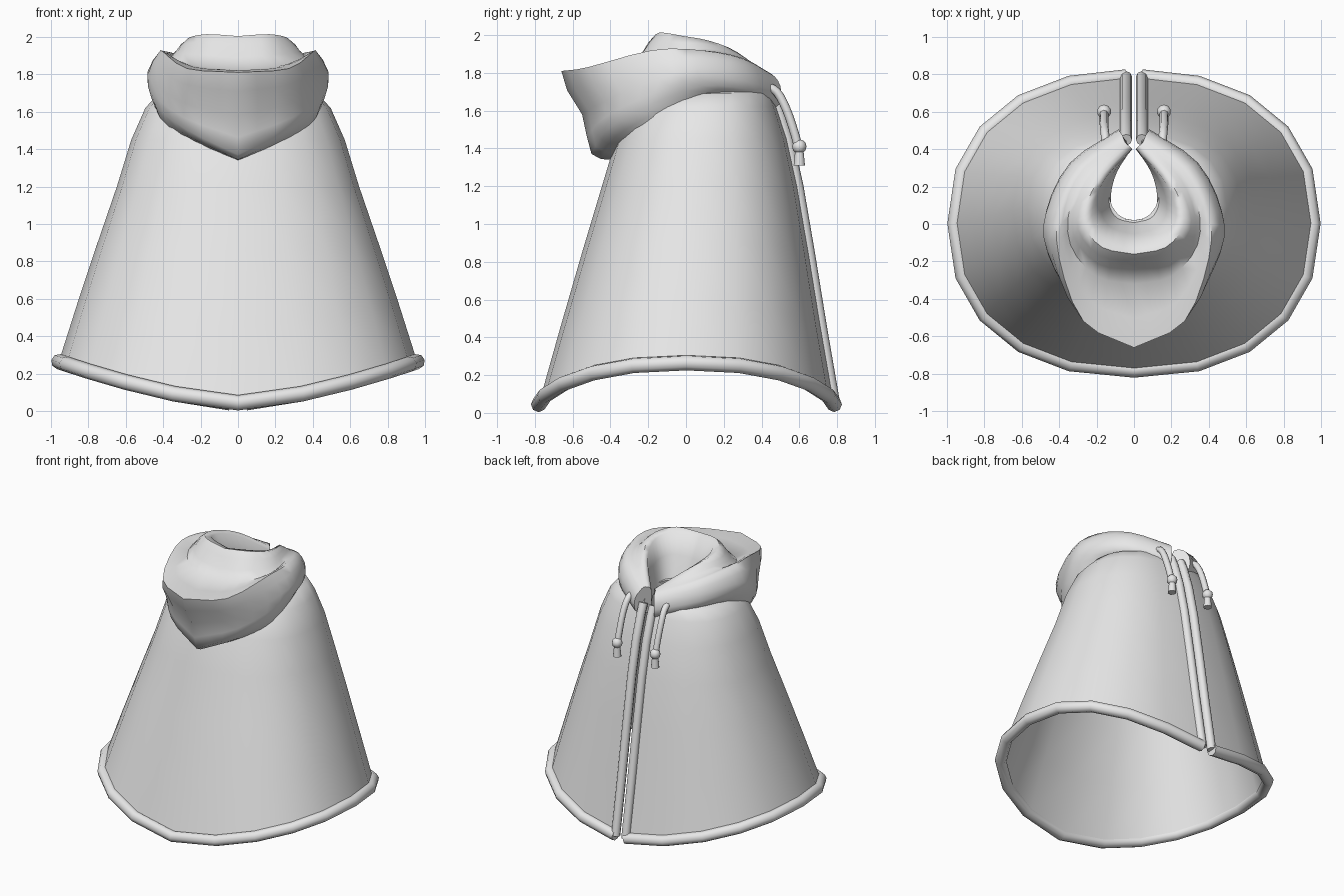
import bpy, bmesh, math
from mathutils import Vector

if "Cube" in bpy.data.objects:
    bpy.data.objects.remove(bpy.data.objects["Cube"], do_unlink=True)

cloth = bpy.data.materials.new("grey_cloth")
cloth.use_nodes = True
GREY = (0.8, 0.8, 0.8, 1)
cloth.diffuse_color = GREY
cloth.node_tree.nodes["Principled BSDF"].inputs["Base Color"].default_value = GREY


def spline(points, steps):
    """Smooth Catmull-Rom path through the given points."""
    padded = [2 * points[0] - points[1], *points, 2 * points[-1] - points[-2]]
    path = []
    for a, b, c, d in zip(padded, padded[1:], padded[2:], padded[3:]):
        for i in range(steps):
            t = i / steps
            path.append(b + t * (c - a) / 2
                        + t * t * (2 * a - 5 * b + 4 * c - d) / 2
                        + t ** 3 * (3 * b - a - 3 * c + d) / 2)
    return path + [points[-1]]


def flip(p):
    return Vector((-p.x, p.y, p.z))


def mirrored(half):
    """Continue a list of columns, ending on the centre line, to the other side."""
    return half + [[flip(p) for p in column] for column in reversed(half[:-1])]


def activate(obj):
    bpy.ops.object.select_all(action="DESELECT")
    obj.select_set(True)
    bpy.context.view_layer.objects.active = obj


def finish(obj, angle=60):
    activate(obj)
    bpy.ops.object.shade_smooth_by_angle(angle=math.radians(angle))


def loft(name, columns, thickness=0, caps=False):
    """Skin a grid of columns into one surface facing outward."""
    bm = bmesh.new()
    grid = [[bm.verts.new(p) for p in column] for column in columns]
    for left, right in zip(grid, grid[1:]):
        for i in range(len(left) - 1):
            bm.faces.new((left[i], left[i + 1], right[i + 1], right[i]))
    if caps:
        bm.faces.new(list(reversed(grid[0])))
        bm.faces.new(grid[-1])
    bm.normal_update()
    mesh = bpy.data.meshes.new(name)
    bm.to_mesh(mesh)
    bm.free()
    mesh.materials.append(cloth)
    obj = bpy.data.objects.new(name, mesh)
    bpy.context.collection.objects.link(obj)
    if thickness:
        solid = obj.modifiers.new("thickness", "SOLIDIFY")
        solid.thickness = thickness
        solid.offset = -1
        activate(obj)
        bpy.ops.object.modifier_apply(modifier=solid.name)
    finish(obj)


def tube(name, path, radius):
    """Round cord swept along a path."""
    curve = bpy.data.curves.new(name, "CURVE")
    curve.dimensions = "3D"
    curve.bevel_depth = radius
    curve.bevel_resolution = 2
    curve.use_fill_caps = True
    line = curve.splines.new("POLY")
    line.points.add(len(path) - 1)
    for point, p in zip(line.points, path):
        point.co = (*p, 1)
    curve.materials.append(cloth)
    obj = bpy.data.objects.new(name, curve)
    bpy.context.collection.objects.link(obj)
    activate(obj)
    bpy.ops.object.convert(target="MESH")
    finish(bpy.context.object)


# Cape levels: height, side lift, half width, front y, back y
LEVELS = [
    (.045, .22, .957, -.78, .785), (.45, .12, .86, -.666, .715),
    (.85, .05, .75, -.55, .65), (1.2, 0, .647, -.445, .59),
    (1.45, 0, .57, -.37, .535), (1.62, 0, .495, -.29, .48),
    (1.69, 0, .43, -.2, .45), (1.72, 0, .28, -.1, .43), (1.7, 0, .14, .02, .41),
]
SLIT = .042
SEGMENTS = 10


def cape_column(t):
    """One strip of the cape, from hem to neck, at angle t from the slit."""
    s, c = max(math.sin(t), 0), math.cos(t)
    column = []
    for z, lift, width, front, back in LEVELS:
        x = 0 if t > 3.14 else max(SLIT, width * s ** .88)
        y = (front + back) / 2 + math.copysign(abs(c) ** .88, c) * (back - front) / 2
        column.append(Vector((x, y, z + lift * s ** 1.3)))
    return column


half_cape = [cape_column(math.pi * i / SEGMENTS) for i in range(SEGMENTS + 1)]
cape = mirrored(half_cape)
loft("cape", cape, thickness=.035)

# Rolled trim round the hem
tube("hem_trim", [column[0] for column in cape], .041)

# Hood sections from the slit to the front:
# lower edge, bulge, crease, crest, trough, collar side, collar top, lining
HOOD = [
    [(.06, .44, 1.6), (.08, .5, 1.64), (.08, .5, 1.73), (.06, .47, 1.78),
     (.05, .44, 1.8), (.03, .42, 1.8), (.01, .4, 1.77), (.02, .39, 1.6)],
    [(.28, .3, 1.67), (.33, .33, 1.71), (.34, .32, 1.8), (.29, .31, 1.87),
     (.24, .29, 1.88), (.19, .28, 1.9), (.14, .26, 1.89), (.09, .28, 1.64)],
    [(.41, .1, 1.68), (.455, .08, 1.73), (.47, .06, 1.82), (.4, .08, 1.92),
     (.34, .1, 1.91), (.28, .12, 1.95), (.21, .13, 1.95), (.12, .18, 1.67)],
    [(.4, -.16, 1.53), (.44, -.19, 1.63), (.465, -.14, 1.77), (.4, -.18, 1.92),
     (.34, -.11, 1.88), (.3, -.03, 1.96), (.22, .01, 1.98), (.12, .1, 1.67)],
    [(.22, -.32, 1.43), (.27, -.42, 1.5), (.3, -.43, 1.65), (.27, -.52, 1.83),
     (.2, -.28, 1.84), (.18, -.17, 1.97), (.15, -.08, 2), (.08, .04, 1.67)],
    [(0, -.39, 1.34), (0, -.5, 1.37), (0, -.55, 1.58), (0, -.66, 1.81),
     (0, -.32, 1.82), (0, -.2, 1.96), (0, -.12, 1.99), (0, .02, 1.67)],
]
sections = [spline([Vector(p) for p in section], 2) for section in HOOD]
rows = [spline(list(row), 3) for row in zip(*sections)]
loft("hood", mirrored([list(column) for column in zip(*rows)]), caps=True)

# Slit trim, and drawstrings with a knot and a tip, on each side of the slit
CORD = [(.15, .42, 1.73), (.155, .48, 1.7), (.16, .53, 1.61), (.16, .575, 1.48), (.16, .6, 1.38)]
for side, mirror in (("left", Vector), ("right", flip)):
    tube(side + "_slit_trim", [mirror(p) for p in cape[0][:-2]], .032)
    path = [mirror(Vector(p)) for p in CORD]
    tube(side + "_drawstring", spline(path, 3), .023)
    end = path[-1]
    bpy.ops.mesh.primitive_uv_sphere_add(segments=10, ring_count=6, radius=.038, location=end + Vector((0, 0, .03)))
    bpy.context.object.name = side + "_knot"
    bpy.context.object.data.materials.append(cloth)
    finish(bpy.context.object)
    bpy.ops.mesh.primitive_cone_add(vertices=10, radius1=.03, radius2=.022, depth=.08,
                                    location=end - Vector((0, 0, .03)))
    bpy.context.object.name = side + "_tip"
    bpy.context.object.data.materials.append(cloth)
    finish(bpy.context.object, 40)
